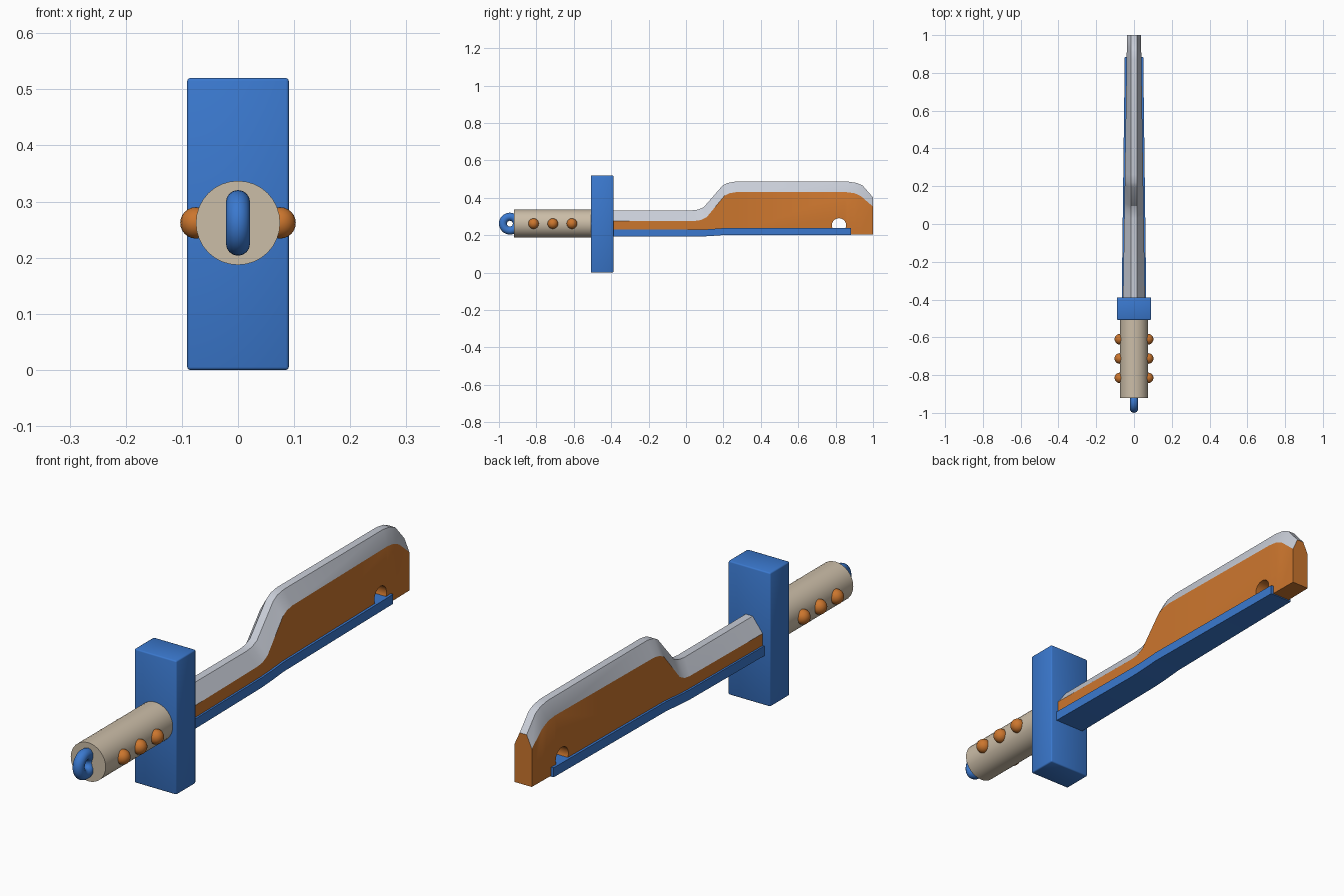
import bpy, bmesh, math

if "Cube" in bpy.data.objects:
    bpy.data.objects.remove(bpy.data.objects["Cube"])

AXIS_Z = 0.262


def material(name, rgb):
    m = bpy.data.materials.new(name)
    m.diffuse_color = (*rgb, 1)
    m.use_nodes = True
    m.node_tree.nodes["Principled BSDF"].inputs["Base Color"].default_value = m.diffuse_color
    return m


ORANGE = material("orange", (0.60, 0.18, 0.027))
BLUE = material("blue", (0.043, 0.19, 0.62))
BEIGE = material("beige", (0.60, 0.51, 0.39))
STEEL = material("pale steel", (0.58, 0.61, 0.68))


def finish(name, *mats, angle=30):
    ob = bpy.context.object
    ob.name = name
    for m in mats:
        ob.data.materials.append(m)
    bpy.ops.object.shade_smooth_by_angle(angle=math.radians(angle))
    return ob


def loft(name, rings, mats, rule=lambda i: 0):
    """Skin a row of cross-sections; rule gives the material for each side."""
    bm = bmesh.new()
    rows = [[bm.verts.new(p) for p in r] for r in rings]
    n = len(rows[0])
    for a, b in zip(rows, rows[1:]):
        for i in range(n):
            j = (i + 1) % n
            bm.faces.new((a[i], a[j], b[j], b[i])).material_index = rule(i)
    bm.faces.new(rows[0])
    bm.faces.new(rows[-1])
    bmesh.ops.recalc_face_normals(bm, faces=bm.faces)
    me = bpy.data.meshes.new(name)
    bm.to_mesh(me)
    bm.free()
    ob = bpy.data.objects.new(name, me)
    for m in mats:
        me.materials.append(m)
    bpy.context.collection.objects.link(ob)
    bpy.ops.object.select_all(action='DESELECT')
    bpy.context.view_layer.objects.active = ob
    ob.select_set(True)
    return ob


def cylinder(radius, depth, loc, rot, sides=32):
    bpy.ops.mesh.primitive_cylinder_add(vertices=sides, radius=radius, depth=depth,
                                        location=loc, rotation=rot)


# Handle
cylinder(0.075, 0.42, (0, -0.71, AXIS_Z), (math.pi / 2, 0, 0))
finish("handle", BEIGE)

# Guard block with softened edges
bpy.ops.mesh.primitive_cube_add(size=1, location=(0, -0.448, 0.26))
bpy.context.object.scale = (0.181, 0.12, 0.52)
bpy.ops.object.transform_apply(location=False, rotation=False)
bev = bpy.context.object.modifiers.new("bevel", 'BEVEL')
bev.width, bev.segments = 0.005, 2
bpy.ops.object.modifier_apply(modifier="bevel")
finish("guard", BLUE, angle=50)

# Pommel ring
bpy.ops.mesh.primitive_torus_add(major_radius=0.037, minor_radius=0.0215, major_segments=32,
                                 minor_segments=16, location=(0, -0.9415, AXIS_Z),
                                 rotation=(0, math.pi / 2, 0))
finish("pommel_ring", BLUE)

# Three rivets on each side of the handle
for side in (-1, 1):
    for y in (-0.815, -0.712, -0.61):
        bpy.ops.mesh.primitive_uv_sphere_add(segments=20, ring_count=12, radius=0.028,
                                             location=(side * 0.075, y, AXIS_Z))
        finish("rivet", ORANGE)

# Blade: spine line (y, z), shoulder line (y, z), bottom z
stations = [
    ((-0.40, 0.333), (-0.40, 0.277), 0.200),
    ((0.03, 0.333), (0.05, 0.277), 0.200),
    ((0.065, 0.337), (0.08, 0.281), 0.201),
    ((0.095, 0.350), (0.11, 0.296), 0.202),
    ((0.195, 0.465), (0.205, 0.410), 0.205),
    ((0.22, 0.479), (0.23, 0.424), 0.205),
    ((0.26, 0.486), (0.265, 0.430), 0.205),
    ((0.87, 0.486), (0.86, 0.430), 0.205),
    ((0.915, 0.479), (0.90, 0.425), 0.205),
    ((0.945, 0.465), (0.935, 0.409), 0.205),
    ((1.00, 0.402), (1.00, 0.353), 0.205),
]
rings = []
for (ty, tz), (sy, sz), bz in stations:
    w = 0.058 - 0.021 * (sy + 0.4) / 1.4
    t = 0.015
    rings.append([(-w, sy, bz), (w, sy, bz), (w, sy, sz),
                  (t, ty, tz), (-t, ty, tz), (-w, sy, sz)])
blade = loft("blade", rings, (ORANGE, STEEL), lambda i: 1 if i in (2, 3, 4) else 0)

# Round notch cut through the blade near the tip
cylinder(0.038, 0.4, (0, 0.818, 0.253), (0, math.pi / 2, 0))
cutter = finish("notch_cutter", ORANGE)
cutter.hide_render = True
bpy.ops.object.select_all(action='DESELECT')
bpy.context.view_layer.objects.active = blade
blade.select_set(True)
cut = blade.modifiers.new("notch", 'BOOLEAN')
cut.object, cut.operation, cut.solver = cutter, 'DIFFERENCE', 'EXACT'
bpy.ops.object.modifier_apply(modifier="notch")
bpy.data.objects.remove(cutter)
bpy.ops.object.shade_smooth_by_angle(angle=math.radians(25))

# Edge strip wrapped under the blade
strip = []
for y, low, high in ((-0.40, 0.192, 0.230), (0.06, 0.192, 0.230), (0.12, 0.195, 0.232),
                     (0.20, 0.201, 0.238), (0.883, 0.201, 0.238)):
    w = 0.065 - 0.016 * (y + 0.4) / 1.28
    strip.append([(-w, y, low), (w, y, low), (w, y, high), (-w, y, high)])
loft("edge_strip", strip, (BLUE,))
bpy.ops.object.shade_smooth_by_angle(angle=math.radians(30))
